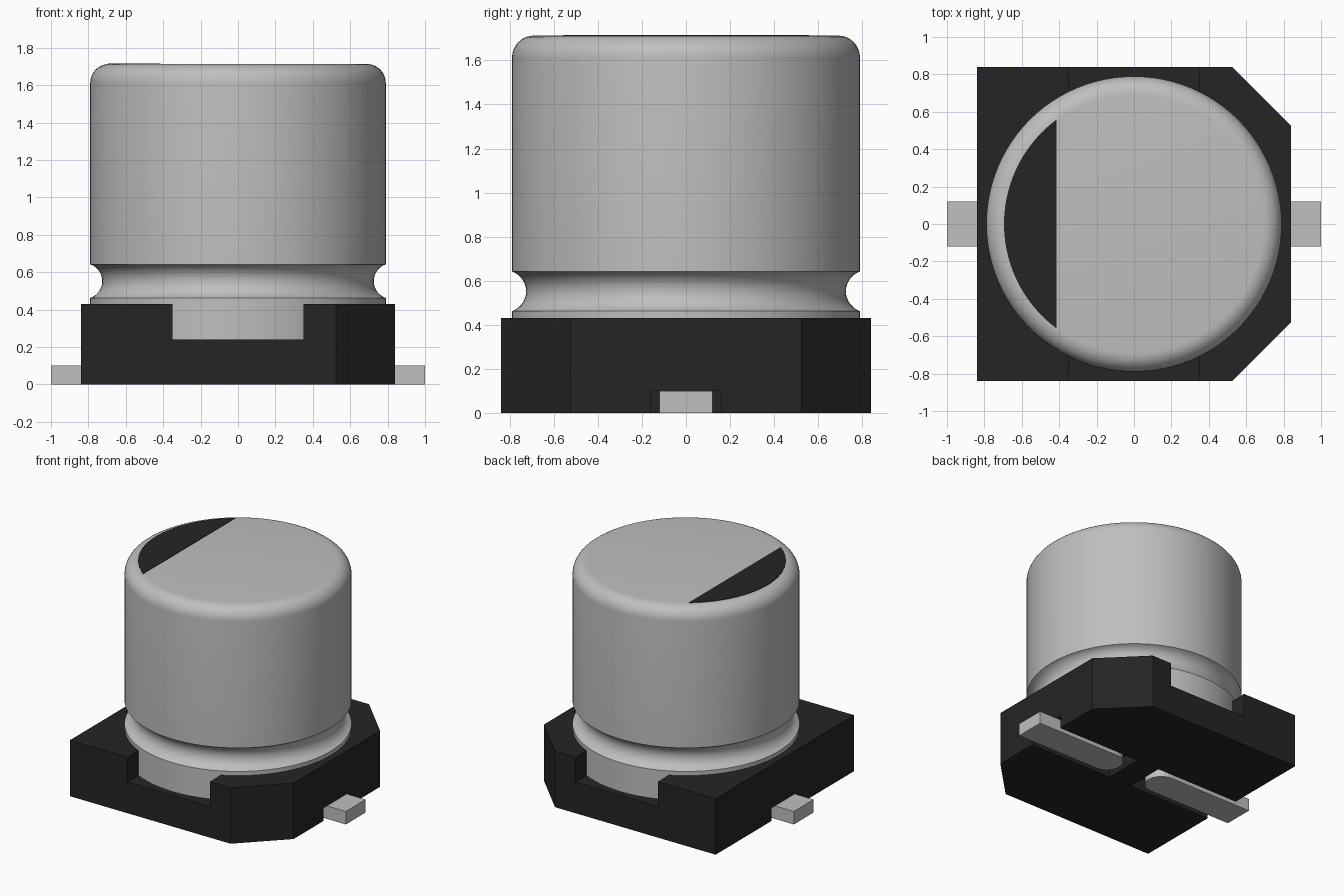
import bpy, bmesh, math

cube = bpy.data.objects.get("Cube")
if cube:
    bpy.data.objects.remove(cube, do_unlink=True)


def material(name, value):
    m = bpy.data.materials.new(name)
    m.use_nodes = True
    col = (value, value, value, 1)
    m.diffuse_color = col
    m.node_tree.nodes["Principled BSDF"].inputs["Base Color"].default_value = col
    return m


metal = material("light grey metal", 0.52)
black = material("black plastic", 0.018)


def prism(name, outline, z0, z1, mat):
    """Extrude a closed xy outline (counter-clockwise) from z0 to z1."""
    bm = bmesh.new()
    face = bm.faces.new([bm.verts.new((x, y, z0)) for x, y in outline])
    ext = bmesh.ops.extrude_face_region(bm, geom=[face])["geom"]
    bmesh.ops.translate(bm, vec=(0, 0, z1 - z0),
                        verts=[v for v in ext if isinstance(v, bmesh.types.BMVert)])
    bmesh.ops.recalc_face_normals(bm, faces=bm.faces)
    me = bpy.data.meshes.new(name)
    bm.to_mesh(me)
    bm.free()
    me.materials.append(mat)
    ob = bpy.data.objects.new(name, me)
    bpy.context.collection.objects.link(ob)
    return ob


def rect(x0, x1, y0, y1):
    return [(x0, y0), (x1, y0), (x1, y1), (x0, y1)]


def arc(cx, cy, r, a0, a1, n):
    """Points on an arc, angles in degrees."""
    return [(cx + r * math.cos(math.radians(a0 + (a1 - a0) * i / n)),
             cy + r * math.sin(math.radians(a0 + (a1 - a0) * i / n))) for i in range(n + 1)]


# Base block with two cut corners on the +x side
H, C = 0.84, 0.525
base = prism("base", [(-H, -H), (C, -H), (H, -C), (H, C), (C, H), (-H, H)], 0, 0.43, black)

# Cutters: notch across front and back, and one slot under each lead
cutters = [prism("notch_cutter", rect(-0.35, 0.35, -1, 1), 0.24, 0.6, black),
           prism("left_slot_cutter", rect(0.1, 1.1, -0.16, 0.16), -0.1, 0.1, black),
           prism("right_slot_cutter", rect(-1.1, -0.1, -0.16, 0.16), -0.1, 0.1, black)]
for c in cutters:
    mod = base.modifiers.new(c.name, "BOOLEAN")
    mod.operation = "DIFFERENCE"
    mod.solver = "EXACT"
    mod.object = c
    c.hide_render = True
    c.hide_viewport = True
    c.display_type = "WIRE"

# Leads with a rounded inner end
R = 0.12
for name, s in (("left_lead", 1), ("right_lead", -1)):
    pts = [(1, -R), (1, R)] + arc(0.14 + R, 0, R, 90, 270, 12)
    prism(name, [(s * x, s * y) for x, y in pts], 0, 0.1, metal)

# Can: revolved profile with a rolled groove and a rounded top edge
RAD, TOP, FIL = 0.79, 1.713, 0.1
depth, half, zg = 0.064, 0.09, 0.552
gr = (depth ** 2 + half ** 2) / (2 * depth)
ga = math.degrees(math.asin(half / gr))
profile = [(0, 0.24), (RAD, 0.24)]
profile += arc(RAD - depth + gr, zg, gr, 180 + ga, 180 - ga, 14)
profile += arc(RAD - FIL, TOP - FIL, FIL, 0, 90, 8) + [(0, TOP)]
bm = bmesh.new()
vs = [bm.verts.new((r, 0, z)) for r, z in profile]
edges = [bm.edges.new(p) for p in zip(vs, vs[1:])]
bmesh.ops.spin(bm, geom=vs + edges, axis=(0, 0, 1), cent=(0, 0, 0),
               angle=2 * math.pi, steps=96, use_duplicate=False)
bmesh.ops.remove_doubles(bm, verts=bm.verts, dist=1e-4)
bmesh.ops.recalc_face_normals(bm, faces=bm.faces)
me = bpy.data.meshes.new("can")
bm.to_mesh(me)
bm.free()
me.materials.append(metal)
can = bpy.data.objects.new("can", me)
bpy.context.collection.objects.link(can)
bpy.ops.object.select_all(action="DESELECT")
can.select_set(True)
bpy.context.view_layer.objects.active = can
bpy.ops.object.shade_smooth_by_angle(angle=math.radians(30))

# Polarity mark: circular segment on the flat top
mr = RAD - FIL + 0.005
a = math.degrees(math.acos(0.415 / mr))
prism("polarity_mark", arc(0, 0, mr, 180 - a, 180 + a, 40), TOP - 0.003, TOP + 0.003, black)
